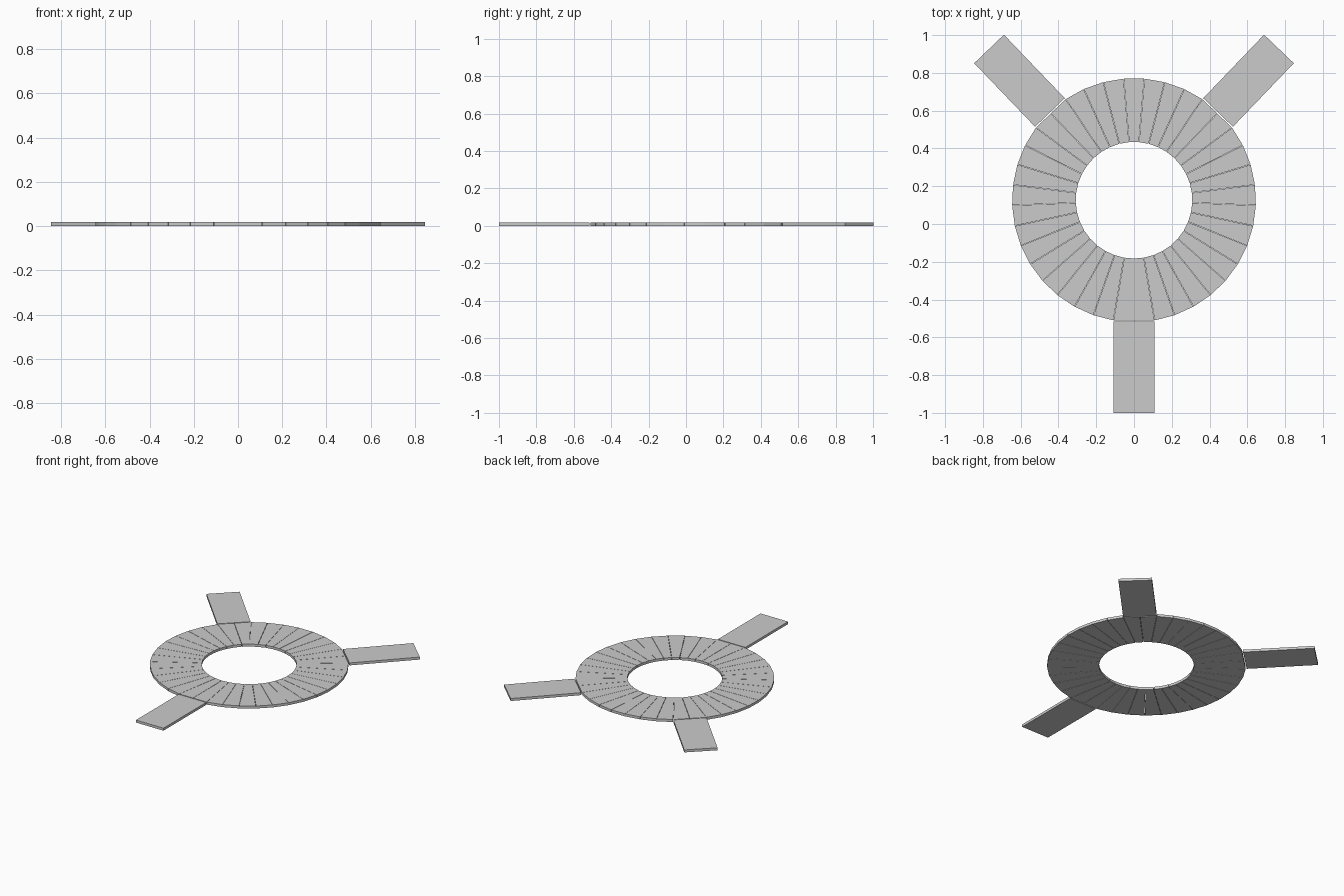
import bpy, bmesh, math

if "Cube" in bpy.data.objects:
    bpy.data.objects.remove(bpy.data.objects["Cube"])

N, R_OUT, R_IN, H = 37, 0.6455, 0.3085, 0.018
CY = 0.126              # ring centre in y
STEP = 2 * math.pi / N
HALF_W = R_OUT * math.sin(STEP)
GAP = 0.001             # half of the seam between tiles
LEGS = {0: 1.126, 14: 1.109, 23: 1.109}   # ring corner index -> reach of the leg


def prism(name, pts):
    """Flat slab from a counter-clockwise outline."""
    bm = bmesh.new()
    bot = [bm.verts.new((x, y, 0)) for x, y in pts]
    top = [bm.verts.new((x, y, H)) for x, y in pts]
    n = len(pts)
    bm.faces.new(bot[::-1])
    bm.faces.new(top)
    for i in range(n):
        j = (i + 1) % n
        bm.faces.new((bot[i], bot[j], top[j], top[i]))
    me = bpy.data.meshes.new(name)
    bm.to_mesh(me)
    bm.free()
    ob = bpy.data.objects.new(name, me)
    bpy.context.collection.objects.link(ob)
    return ob


def angle(k):
    return -math.pi / 2 + k * STEP


def ring_point(k, r, shift):
    a = angle(k)
    return (r * math.cos(a) - shift * math.sin(a),
            CY + r * math.sin(a) + shift * math.cos(a))


def outer(k):
    # corners facing a leg are pulled in so the rim is straight there
    return R_OUT * math.cos(STEP) if k % N in LEGS else R_OUT


# ring of wedge tiles
for k in range(N):
    prism(f"ring_tile_{k + 1:02d}", [
        ring_point(k, R_IN, GAP), ring_point(k, outer(k), GAP),
        ring_point(k + 1, outer(k + 1), -GAP), ring_point(k + 1, R_IN, -GAP)])

# three straight legs
for name, k in (("front_leg", 0), ("back_right_leg", 14), ("back_left_leg", 23)):
    r0, r1 = R_OUT * math.cos(STEP) + 0.007, LEGS[k]
    prism(name, [ring_point(k, r0, -HALF_W), ring_point(k, r1, -HALF_W),
                 ring_point(k, r1, HALF_W), ring_point(k, r0, HALF_W)])
